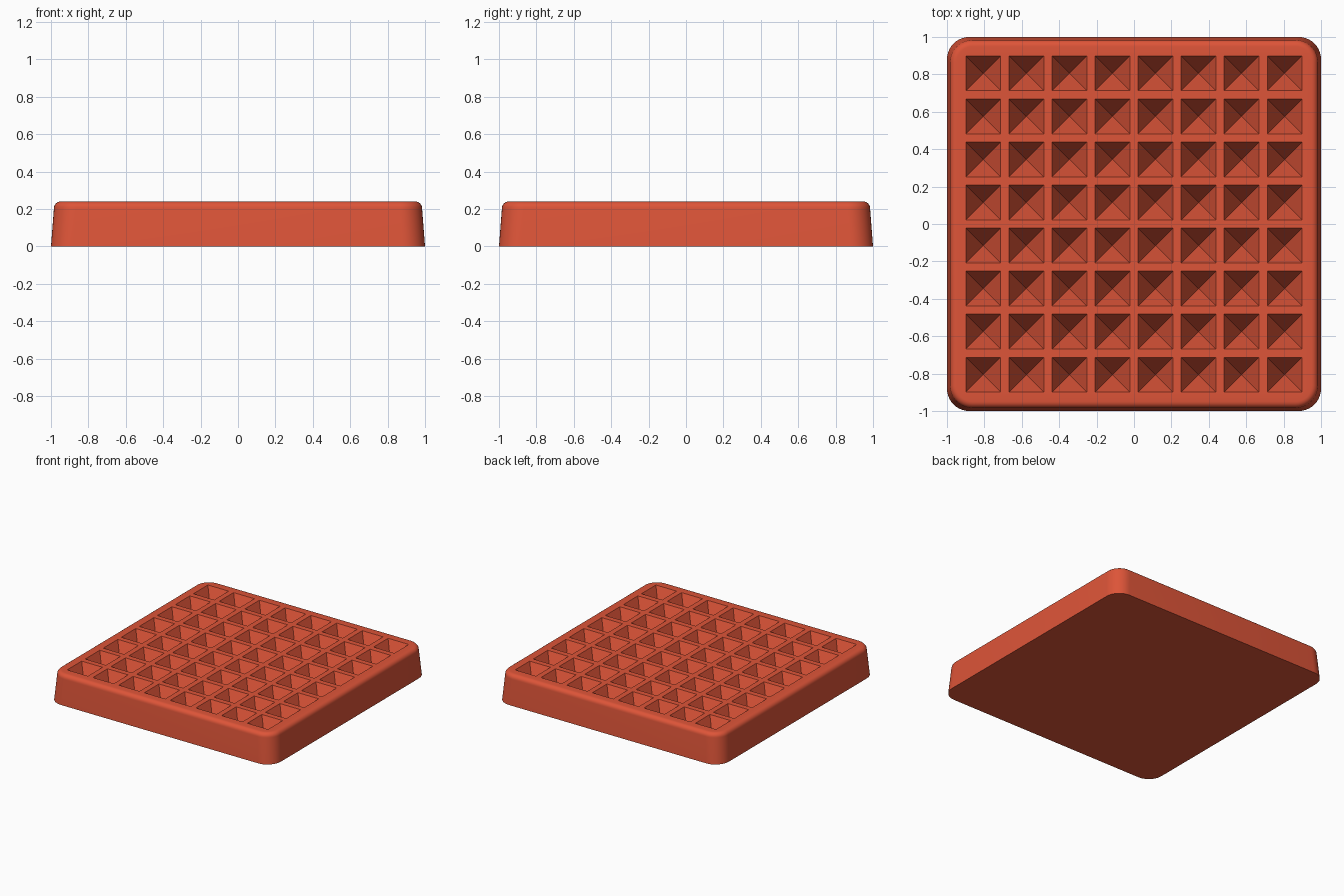
import bpy, bmesh
from math import sin, cos, pi

cube = bpy.data.objects.get("Cube")
if cube:
    bpy.data.objects.remove(cube, do_unlink=True)

HEIGHT, FILLET = 0.24, 0.035
CELLS, PITCH, PIT, DEPTH = 8, 0.23, 0.185, 0.185
CORNER_STEPS, FILLET_STEPS = 10, 6

red = bpy.data.materials.new("warm red")
red.use_nodes = True
red.diffuse_color = (0.73, 0.09, 0.04, 1)
red.node_tree.nodes["Principled BSDF"].inputs["Base Color"].default_value = red.diffuse_color

bm = bmesh.new()


def ring(half, radius, z):
    """Rounded square loop of vertices."""
    verts = []
    for quarter in range(4):
        mid = pi / 4 + quarter * pi / 2
        cx = (half - radius) * (1 if cos(mid) > 0 else -1)
        cy = (half - radius) * (1 if sin(mid) > 0 else -1)
        for i in range(CORNER_STEPS + 1):
            a = (quarter + i / CORNER_STEPS) * pi / 2
            verts.append(bm.verts.new((cx + radius * cos(a), cy + radius * sin(a), z)))
    return verts


# Tapered sides with a rounded upper rim
rings = [ring(1.0, 0.12, 0)]
for i in range(FILLET_STEPS + 1):
    a = i / FILLET_STEPS * pi / 2
    inset = FILLET * (1 - cos(a))
    rings.append(ring(0.984 - inset, 0.12 - inset, HEIGHT - FILLET * (1 - sin(a))))
for low, high in zip(rings, rings[1:]):
    for i in range(len(low)):
        j = (i + 1) % len(low)
        bm.faces.new((low[i], low[j], high[j], high[i]))
bm.faces.new(rings[0][::-1])

# Lattice of bars and square cells on the top
lines = []
for i in range(CELLS):
    centre = (i - (CELLS - 1) / 2) * PITCH
    lines += [centre - PIT / 2, centre + PIT / 2]
grid = [[bm.verts.new((x, y, HEIGHT)) for y in lines] for x in lines]
cells = []
for i in range(len(lines) - 1):
    for j in range(len(lines) - 1):
        face = bm.faces.new((grid[i][j], grid[i + 1][j], grid[i + 1][j + 1], grid[i][j + 1]))
        if i % 2 == 0 and j % 2 == 0:
            cells.append(face)

# Flat border between the lattice and the rim
border = [e for e in bm.edges if e.is_boundary]
bmesh.ops.triangle_fill(bm, edges=border, use_beauty=True, normal=(0, 0, 1))

# Sink each cell into an inverted pyramid
bm.normal_update()
apexes = bmesh.ops.poke(bm, faces=cells)["verts"]
for v in apexes:
    v.co.z = HEIGHT - DEPTH
bmesh.ops.recalc_face_normals(bm, faces=bm.faces)

mesh = bpy.data.meshes.new("waffle_slab")
bm.to_mesh(mesh)
bm.free()
mesh.materials.append(red)
slab = bpy.data.objects.new("waffle_slab", mesh)
bpy.context.collection.objects.link(slab)

bpy.ops.object.select_all(action="DESELECT")
slab.select_set(True)
bpy.context.view_layer.objects.active = slab
bpy.ops.object.shade_smooth_by_angle(angle=pi / 6)
